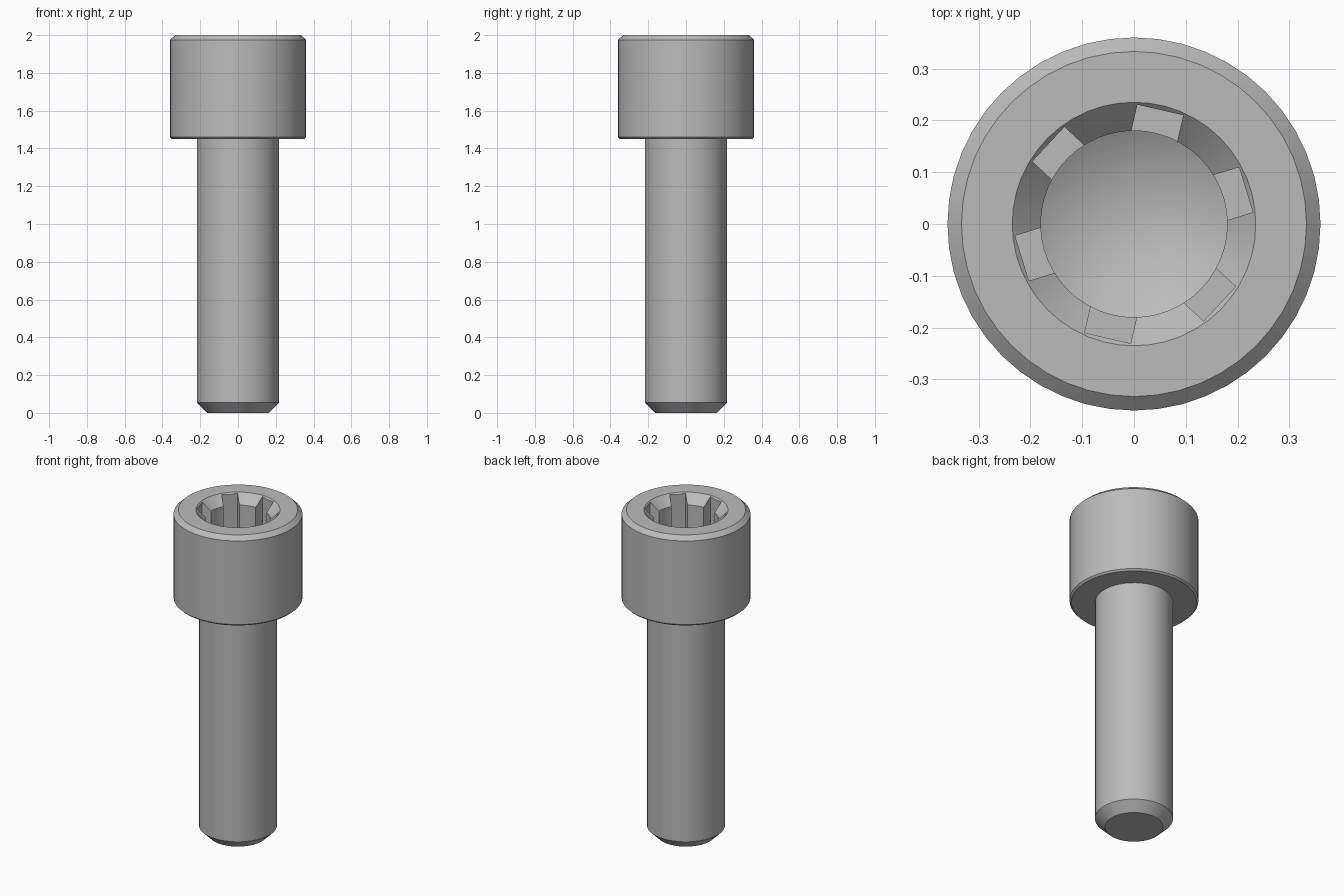
import bpy
import bmesh
from math import radians, tau
from mathutils import Matrix, Vector

if "Cube" in bpy.data.objects:
    bpy.data.objects.remove(bpy.data.objects["Cube"], do_unlink=True)

SEGMENTS = 48
FLOOR = 1.70      # bottom of the straight socket wall
BORE = 0.18       # socket radius between the slots

steel = bpy.data.materials.new("grey steel")
steel.use_nodes = True
colour = (0.5, 0.5, 0.5, 1)
steel.diffuse_color = colour
steel.node_tree.nodes["Principled BSDF"].inputs["Base Color"].default_value = colour


def make_object(name, bm):
    bmesh.ops.recalc_face_normals(bm, faces=bm.faces)
    mesh = bpy.data.meshes.new(name)
    bm.to_mesh(mesh)
    bm.free()
    obj = bpy.data.objects.new(name, mesh)
    bpy.context.collection.objects.link(obj)
    mesh.materials.append(steel)
    return obj


def lathe(name, profile):
    """Turn a radius/height profile around the z axis."""
    bm = bmesh.new()
    points = [bm.verts.new((r, 0, z)) for r, z in profile]
    edges = [bm.edges.new(pair) for pair in zip(points, points[1:])]
    bmesh.ops.spin(bm, geom=points + edges, cent=(0, 0, 0), axis=(0, 0, 1),
                   angle=tau, steps=SEGMENTS)
    bmesh.ops.remove_doubles(bm, verts=bm.verts, dist=0.0001)
    return make_object(name, bm)


# Screw body: chamfered tip, shank, head, countersunk bore with a drill point
screw = lathe("socket_screw", [
    (0, 0), (0.163, 0), (0.218, 0.055), (0.218, 1.45),
    (0.35, 1.45), (0.36, 1.46), (0.36, 1.975), (0.333, 2),
    (0.235, 2), (BORE, 1.945), (BORE, FLOOR), (0, FLOOR - 0.104),
])

# Six straight-sided slots around the bore
bm = bmesh.new()
inner, outer, low, high = 0.14, 0.226, FLOOR + 0.003, 2.1
size = Vector((outer - inner, 0.091, high - low))
centre = Vector(((inner + outer) / 2, 0, (low + high) / 2))
for i in range(6):
    turn = Matrix.Rotation(radians(17 + 60 * i), 4, "Z")
    bmesh.ops.create_cube(bm, size=1, matrix=turn @ Matrix.LocRotScale(centre, None, size))
cutter = make_object("slot_cutter", bm)
cutter.hide_render = True

cut = screw.modifiers.new("slots", "BOOLEAN")
cut.operation = "DIFFERENCE"
cut.solver = "EXACT"
cut.object = cutter

# Bake the slots, drop the cutter, smooth the round surfaces
bpy.ops.object.select_all(action="DESELECT")
bpy.context.view_layer.objects.active = screw
screw.select_set(True)
bpy.ops.object.modifier_apply(modifier=cut.name)
bpy.data.objects.remove(cutter, do_unlink=True)
bpy.ops.object.shade_smooth_by_angle(angle=radians(25))
